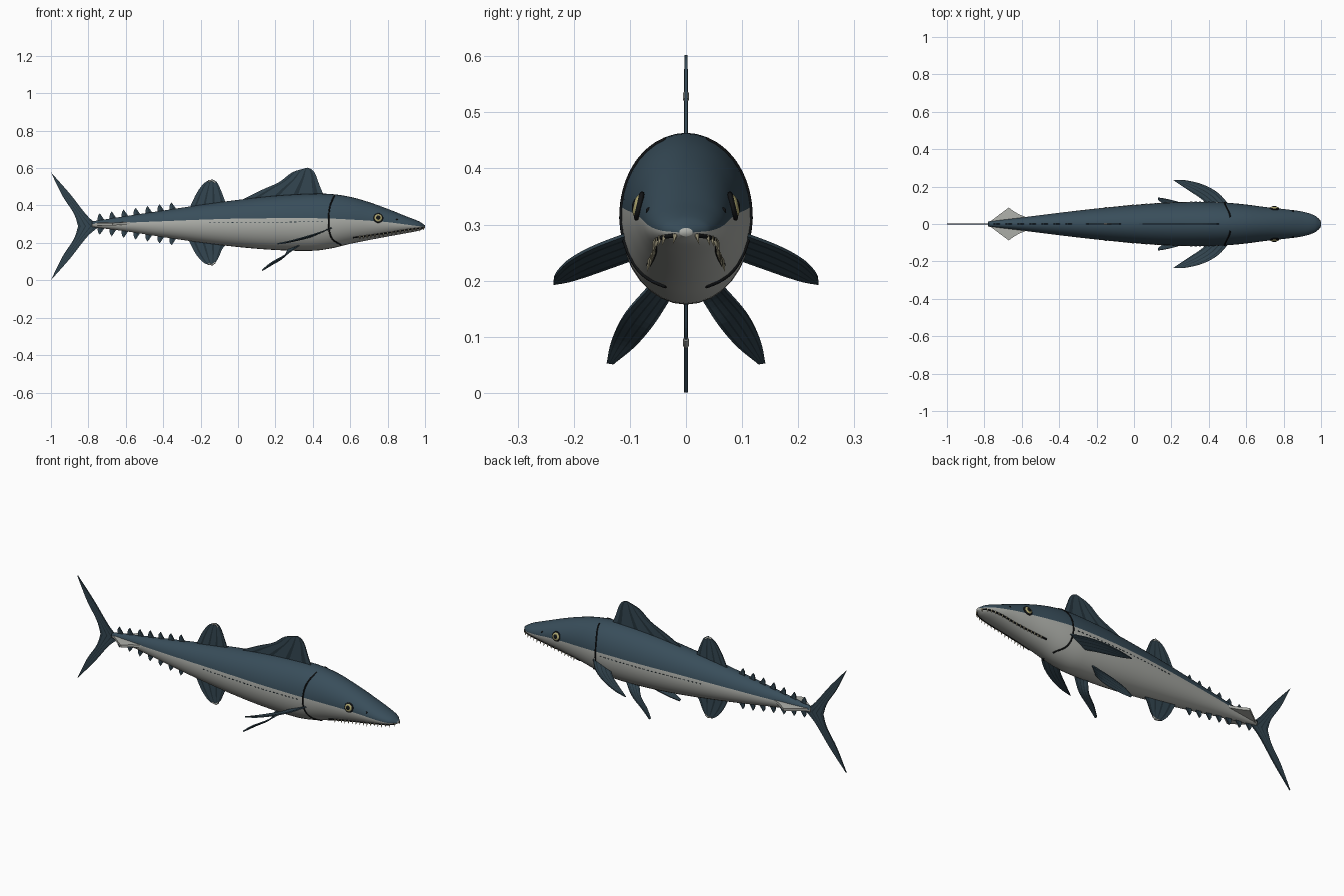
import bpy, bmesh, math
from mathutils import Vector

if "Cube" in bpy.data.objects:
    bpy.data.objects.remove(bpy.data.objects["Cube"])


def material(name, rgb):
    m = bpy.data.materials.new(name)
    m.use_nodes = True
    m.diffuse_color = (*rgb, 1)
    bsdf = next(n for n in m.node_tree.nodes if n.type == 'BSDF_PRINCIPLED')
    bsdf.inputs["Base Color"].default_value = (*rgb, 1)
    bsdf.inputs["Roughness"].default_value = 0.6
    return m


BACK = material("slate blue back", (0.04, 0.075, 0.103))
BELLY = material("pale grey belly", (0.42, 0.43, 0.40))
FIN = material("dark fin blue", (0.034, 0.062, 0.083))
RAY = material("fin ray shade", (0.018, 0.034, 0.045))
BLACK = material("black", (0.006, 0.007, 0.008))
TOOTH = material("ivory tooth", (0.55, 0.50, 0.33))
IRIS = material("yellow iris", (0.42, 0.38, 0.16))


def interp(rows, k):
    """Smooth lookup in rows of (key, values...)."""
    i = max(0, min(len(rows) - 2, sum(r[0] <= k for r in rows) - 1))
    a, b = rows[i], rows[i + 1]
    p, q = rows[max(i - 1, 0)], rows[min(i + 2, len(rows) - 1)]
    d = b[0] - a[0]
    t = (k - a[0]) / d
    out = []
    for c in range(1, len(a)):
        ma = (b[c] - p[c]) / (b[0] - p[0]) * d
        mb = (q[c] - a[c]) / (q[0] - a[0]) * d
        out.append((2*t**3 - 3*t*t + 1)*a[c] + (t**3 - 2*t*t + t)*ma
                   + (3*t*t - 2*t**3)*b[c] + (t**3 - t*t)*mb)
    return out


def path(points, n):
    rows = [(i, *p) for i, p in enumerate(points)]
    return [Vector(interp(rows, (len(points) - 1) * j / n)) for j in range(n + 1)]


def finish(name, bm, mats, smooth=True):
    bmesh.ops.recalc_face_normals(bm, faces=bm.faces)
    me = bpy.data.meshes.new(name)
    bm.to_mesh(me)
    bm.free()
    for m in mats:
        me.materials.append(m)
    for p in me.polygons:
        p.use_smooth = smooth
    ob = bpy.data.objects.new(name, me)
    bpy.context.collection.objects.link(ob)
    return ob


# Body stations: x, top, bottom, half width, height of the colour line
BODY = [(-0.78, 0.315, 0.285, 0.014, 0.300), (-0.6, 0.343, 0.262, 0.035, 0.308),
        (-0.4, 0.373, 0.231, 0.060, 0.316), (-0.2, 0.403, 0.202, 0.083, 0.324),
        (0.0, 0.430, 0.178, 0.102, 0.330), (0.2, 0.452, 0.162, 0.115, 0.332),
        (0.4, 0.463, 0.158, 0.118, 0.332), (0.5, 0.461, 0.171, 0.114, 0.330),
        (0.6, 0.446, 0.195, 0.104, 0.325), (0.7, 0.418, 0.215, 0.091, 0.319),
        (0.8, 0.382, 0.234, 0.080, 0.311), (0.9, 0.342, 0.252, 0.066, 0.298),
        (0.97, 0.314, 0.266, 0.043, 0.289), (1.0, 0.294, 0.279, 0.012, 0.286)]


def surface(x, z, side):
    """Point and outward normal on the body side."""
    top, low, w, _ = interp(BODY, x)
    c, h = (top + low) / 2, (top - low) / 2
    u = max(-0.98, min(0.98, (z - c) / h))
    y = w * math.sqrt(1 - u * u)
    n = Vector((0.12 if x > 0.6 else 0, side * y / w**2, u / h)).normalized()
    return Vector((x, side * y, c + u * h)), n


def make_body(stations=110, half=18):
    bm = bmesh.new()
    rings = []
    for i in range(stations + 1):
        x = -0.78 + 1.78 * math.sin(math.pi / 2 * i / stations) ** 0.95
        top, low, w, line = interp(BODY, x)
        c, h = (top + low) / 2, (top - low) / 2
        a = math.asin(max(-0.9, min(0.9, (line - c) / h)))
        angles = [a + (math.pi - 2*a) * j / half for j in range(half)]
        angles += [math.pi - a + (math.pi + 2*a) * j / half for j in range(half)]
        rings.append([bm.verts.new((x, w*math.cos(t), c + h*math.sin(t))) for t in angles])
    n = 2 * half
    for r, s in zip(rings, rings[1:]):
        for j in range(n):
            f = bm.faces.new((r[j], r[(j+1) % n], s[(j+1) % n], s[j]))
            f.material_index = 0 if j < half else 1
    for ring in (rings[0], rings[-1]):
        bm.faces.new(ring).material_index = 1
    finish("body", bm, [BACK, BELLY])


def fin(name, lead, trail, thick=0.006, mats=(FIN, RAY), columns=16, n=16):
    """Thin blade between two edges; every fourth lengthwise strip is a ray."""
    bm = bmesh.new()
    grid = []
    for a, b in zip(path(lead, n), path(trail, n)):
        grid.append([bm.verts.new(a.lerp(b, j / columns)) for j in range(columns + 1)])
    for r, s in zip(grid, grid[1:]):
        for j in range(columns):
            f = bm.faces.new((r[j], r[j+1], s[j+1], s[j]))
            f.material_index = 1 if len(mats) > 1 and j % 4 == 2 else 0
    bmesh.ops.remove_doubles(bm, verts=bm.verts, dist=0.0002)
    ob = finish(name, bm, mats, smooth=False)
    mod = ob.modifiers.new("thickness", 'SOLIDIFY')
    mod.thickness, mod.offset = thick, 0


def flat(points):
    return [(x, 0, z) for x, z in points]


def tube(name, points, radius, mat):
    cu = bpy.data.curves.new(name, 'CURVE')
    cu.dimensions = '3D'
    cu.bevel_depth, cu.bevel_resolution, cu.use_fill_caps = radius, 2, True
    sp = cu.splines.new('POLY')
    sp.points.add(len(points) - 1)
    for q, p in zip(sp.points, points):
        q.co = (*p, 1)
    cu.materials.append(mat)
    bpy.context.collection.objects.link(bpy.data.objects.new(name, cu))


def button(name, centre, normal, radius, depth, mat):
    bm = bmesh.new()
    bmesh.ops.create_uvsphere(bm, u_segments=20, v_segments=10, radius=1)
    ob = finish(name, bm, [mat])
    ob.location, ob.scale = centre, (radius, radius, depth)
    ob.rotation_mode = 'QUATERNION'
    ob.rotation_quaternion = normal.to_track_quat('Z', 'Y')


make_body()

# Upright fins
fin("dorsal_fin", flat([(0.0, 0.42), (0.12, 0.48), (0.22, 0.525), (0.29, 0.577), (0.37, 0.602)]),
    flat([(0.46, 0.45), (0.435, 0.51), (0.415, 0.565), (0.395, 0.592), (0.37, 0.602)]))
fin("second_dorsal_fin", flat([(-0.26, 0.385), (-0.22, 0.468), (-0.18, 0.52), (-0.137, 0.54)]),
    flat([(-0.065, 0.41), (-0.085, 0.465), (-0.11, 0.52), (-0.137, 0.54)]))
fin("anal_fin", flat([(-0.265, 0.215), (-0.225, 0.14), (-0.18, 0.092), (-0.137, 0.08)]),
    flat([(-0.065, 0.19), (-0.085, 0.165), (-0.11, 0.11), (-0.137, 0.08)]))
tube("second_dorsal_tip", flat([(-0.16, 0.53), (-0.137, 0.534), (-0.122, 0.522)]), 0.005, BELLY)
tube("anal_tip", flat([(-0.16, 0.088), (-0.137, 0.084), (-0.122, 0.096)]), 0.005, BELLY)

# Tail lobes, mirrored about the tail axis
for name, s in (("upper", 1), ("lower", -1)):
    lead = [(-0.74, 0.0), (-0.79, 0.04), (-0.83, 0.085), (-0.9, 0.175), (-1, 0.288)]
    trail = [(-0.855, 0.0), (-0.87, 0.05), (-0.892, 0.092), (-0.94, 0.165), (-1, 0.288)]
    fin(name + "_tail_lobe", flat([(x, 0.289 + s*z) for x, z in lead]),
        flat([(x, 0.289 + s*z) for x, z in trail]), thick=0.007)

# Finlets along the tail stalk
for i in range(7):
    x = -0.735 + 0.064 * i
    top, low = interp(BODY, x)[:2]
    for name, edge, s in (("top", top, 1), ("bottom", low, -1)):
        base, tip = edge - s * 0.008, (x - 0.004, edge + s * 0.036)
        fin(f"{name}_finlet_{i + 1}", flat([(x - 0.016, base), (x - 0.014, edge + s*0.02), tip]),
            flat([(x + 0.026, base), (x + 0.01, edge + s*0.016), tip]), columns=4, n=6)

# Paired parts
for side, s in (("left", 1), ("right", -1)):
    def flip(points):
        return [(x, s * y, z) for x, y, z in points]

    fin(side + "_pectoral_fin",
        flip([(0.51, 0.10, 0.285), (0.45, 0.165, 0.26), (0.37, 0.21, 0.235),
              (0.28, 0.233, 0.21), (0.21, 0.236, 0.195)]),
        flip([(0.41, 0.09, 0.24), (0.36, 0.135, 0.224), (0.30, 0.175, 0.21),
              (0.25, 0.208, 0.20), (0.21, 0.236, 0.195)]))
    fin(side + "_pelvic_fin",
        flip([(0.33, 0.065, 0.19), (0.26, 0.109, 0.14), (0.18, 0.132, 0.095), (0.13, 0.141, 0.055)]),
        flip([(0.27, 0.03, 0.168), (0.24, 0.06, 0.12), (0.18, 0.092, 0.083), (0.13, 0.129, 0.053)]))
    fin(side + "_tail_keel", flip([(-0.56, 0.03, 0.305), (-0.62, 0.055, 0.303), (-0.67, 0.087, 0.30)]),
        flip([(-0.775, 0.008, 0.30), (-0.72, 0.05, 0.30), (-0.67, 0.087, 0.30)]),
        thick=0.014, mats=(BELLY,))

    # Gill slit
    slit = path([(0.515, 0.452), (0.493, 0.40), (0.485, 0.34), (0.487, 0.27), (0.505, 0.22), (0.55, 0.19)], 30)
    tube(side + "_gill_slit", [surface(p[0], p[1], s)[0] for p in slit], 0.004, BLACK)

    # Mouth line and teeth
    jaw = path([(0.615, 0.228), (0.7, 0.24), (0.8, 0.254), (0.9, 0.27), (0.992, 0.281)], 36)
    lip = [surface(p[0], p[1], s) for p in jaw]
    tube(side + "_mouth_line", [p for p, n in lip], 0.004, BLACK)
    bm = bmesh.new()
    for p, n in lip[4::2]:
        start = p + n * 0.002
        geo = bmesh.ops.create_cone(bm, segments=6, radius1=0.0045, radius2=0, depth=0.02)
        turn = Vector((0, 0.25 * s, -1)).to_track_quat('Z', 'Y')
        for v in geo["verts"]:
            v.co = turn @ v.co + start + Vector((0, 0.002 * s, -0.006))
    finish(side + "_teeth", bm, [TOOTH], smooth=False)

    # Eye and nostril
    p, n = surface(0.75, 0.333, s)
    button(side + "_eye_rim", p, n, 0.027, 0.008, BLACK)
    button(side + "_iris", p + n * 0.003, n, 0.021, 0.008, IRIS)
    button(side + "_pupil", p + n * 0.006, n, 0.014, 0.007, BLACK)
    p, n = surface(0.85, 0.326, s)
    button(side + "_nostril", p, n, 0.005, 0.003, BLACK)

    # Lateral line of small scales
    bm = bmesh.new()
    for i in range(26):
        p, n = surface(0.45 - 0.024 * i, 0.313 - 0.0002 * i, s)
        geo = bmesh.ops.create_cube(bm, size=1)
        for v in geo["verts"]:
            v.co = Vector((v.co.x * 0.011, v.co.y * 0.003, v.co.z * 0.003)) + p
    finish(side + "_lateral_line", bm, [RAY], smooth=False)
